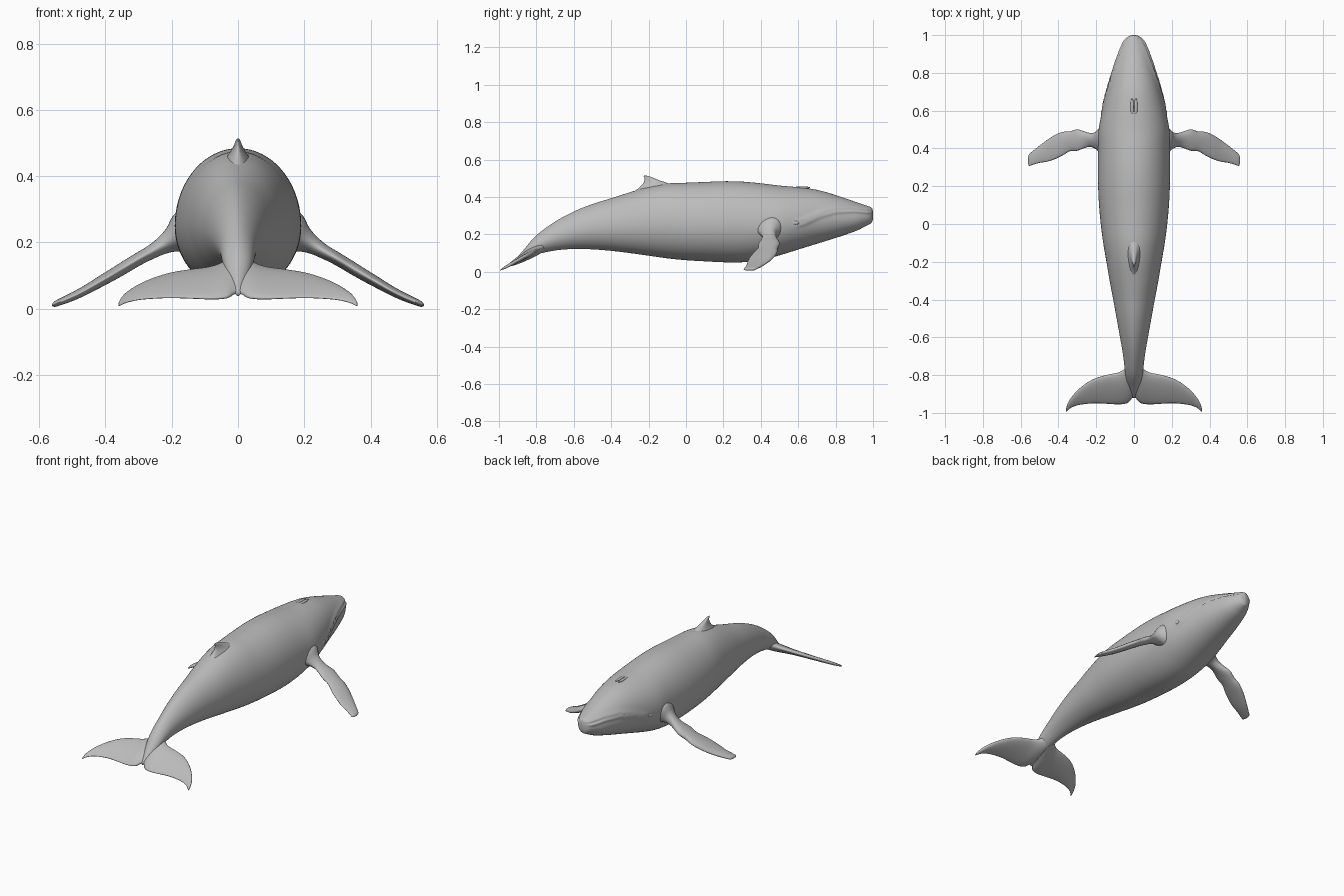
import bpy, bmesh, math
from mathutils import Vector

if "Cube" in bpy.data.objects:
    bpy.data.objects.remove(bpy.data.objects["Cube"])

skin = bpy.data.materials.new("whale grey")
skin.diffuse_color = (0.5, 0.5, 0.5, 1)
skin.use_nodes = True
skin.node_tree.nodes["Principled BSDF"].inputs["Base Color"].default_value = skin.diffuse_color


def resample(rows, steps):
    """Smooth Catmull-Rom interpolation through rows of numbers."""
    pts = [Vector(r) for r in rows]
    out = []
    for i in range(len(pts) - 1):
        a, b = pts[max(i - 1, 0)], pts[i]
        c, d = pts[i + 1], pts[min(i + 2, len(pts) - 1)]
        for s in range(steps):
            t = s / steps
            out.append(0.5 * (2 * b + (c - a) * t + (2 * a - 5 * b + 4 * c - d) * t * t
                              + (3 * b - a - 3 * c + d) * t ** 3))
    return out + [pts[-1]]


def finish(name, bm):
    bmesh.ops.recalc_face_normals(bm, faces=bm.faces)
    for f in bm.faces:
        f.smooth = True
    me = bpy.data.meshes.new(name)
    bm.to_mesh(me)
    bm.free()
    me.materials.append(skin)
    ob = bpy.data.objects.new(name, me)
    bpy.context.collection.objects.link(ob)
    return ob


def loft(name, rings):
    """Skin a list of closed rings and cap both ends."""
    bm = bmesh.new()
    vs = [[bm.verts.new(p) for p in ring] for ring in rings]
    n = len(vs[0])
    for r0, r1 in zip(vs, vs[1:]):
        for i in range(n):
            bm.faces.new((r0[i], r0[(i + 1) % n], r1[(i + 1) % n], r1[i]))
    bm.faces.new(vs[0])
    bm.faces.new(vs[-1])
    return finish(name, bm)


def blade(lead, trail, thick, place, n=24):
    """Streamlined closed section, rounded at the leading edge."""
    ring = []
    for i in range(n):
        a = 2 * math.pi * i / n
        u = (1 - math.cos(a)) / 2
        h = thick / 2 * math.sin(a) * (1.2 - 0.5 * u)
        ring.append(place(lead + (trail - lead) * u, h))
    return ring


def ellipsoid(name, pos, size):
    bm = bmesh.new()
    bmesh.ops.create_uvsphere(bm, u_segments=16, v_segments=10, radius=1)
    for v in bm.verts:
        v.co = Vector([v.co[k] * size[k] + pos[k] for k in range(3)])
    return finish(name, bm)


# Body stations: y, half width, belly z, back z
body = [(-.92, .008, .038, .056), (-.87, .026, .062, .115), (-.80, .045, .092, .195),
        (-.70, .057, .114, .268), (-.60, .074, .122, .322), (-.50, .092, .120, .362),
        (-.40, .110, .112, .393), (-.30, .129, .100, .425), (-.20, .146, .086, .455),
        (-.10, .163, .072, .472), (0, .176, .062, .476), (.10, .185, .056, .480),
        (.20, .190, .051, .484), (.30, .191, .051, .482), (.40, .190, .062, .473),
        (.50, .187, .088, .461), (.60, .168, .119, .452), (.70, .143, .150, .438),
        (.80, .117, .181, .410), (.90, .085, .215, .376), (.95, .062, .238, .359),
        (.98, .043, .254, .349), (.994, .026, .264, .341), (1.0, .008, .285, .322)]
mouth = [(.57, .238), (.64, .262), (.72, .300), (.80, .322), (.90, .326), (1.01, .315)]


def mouth_z(y):
    for (a, za), (b, zb) in zip(mouth, mouth[1:]):
        if a <= y <= b:
            return za + (zb - za) * (y - a) / (b - a)


rings = []
for y, w, zb, zt in resample(body, 6):
    pinch = 1 + 0.3 * min(max((-.3 - y) / .4, 0), 1)   # ridged tail stock
    mid = zb + (zt - zb) * 0.46
    ring = []
    for i in range(96):
        a = 2 * math.pi * i / 96
        c, s = math.cos(a), math.sin(a)
        x = w * math.copysign(abs(c) ** pinch, c)
        z = mid + s * ((zt - mid) if s > 0 else (mid - zb))
        m = mouth_z(y)
        if m is not None:                               # lip crease
            d = z - m
            fade = min(1, (y - .57) / .06) * min(1, (1.0 - y) / .03)
            push = .007 * math.exp(-((d - .016) / .013) ** 2) - .010 * math.exp(-(d / .009) ** 2)
            x += math.copysign(min(abs(c) * 1.5, 1) * push * fade, c)
        ring.append((x, y, z))
    rings.append(ring)
loft("body", rings)

# Flippers: x, leading y, trailing y, centre z, thickness
flipper = [(.13, .530, .350, .235, .150), (.17, .515, .370, .225, .115),
           (.20, .488, .395, .208, .072), (.23, .482, .408, .190, .050),
           (.26, .489, .403, .172, .040), (.30, .501, .388, .150, .036),
           (.34, .490, .385, .126, .035), (.38, .487, .362, .102, .033),
           (.42, .470, .343, .079, .030), (.46, .445, .330, .056, .026),
           (.50, .415, .324, .036, .023), (.54, .383, .312, .019, .018),
           (.555, .370, .308, .012, .013), (.561, .352, .322, .009, .004)]
# Flukes: x, leading y, trailing y, thickness
fluke = [(0, -.70, -.915, .060), (.012, -.715, -.925, .058), (.03, -.745, -.945, .052),
         (.055, -.772, -.953, .044), (.09, -.788, -.955, .036), (.14, -.798, -.952, .030),
         (.20, -.815, -.949, .026), (.25, -.841, -.952, .023), (.30, -.881, -.960, .020),
         (.335, -.922, -.974, .017), (.352, -.953, -.988, .013), (.360, -.978, -.995, .005)]

for side, sx in (("left", -1), ("right", 1)):
    loft(side + "_flipper", [
        blade(l, t, th, lambda y, h: (sx * (x + .45 * h), y, z + h))
        for x, l, t, z, th in resample(flipper, 4)])
    loft(side + "_fluke", [
        blade(l, t, th, lambda y, h: (sx * x, y - .3 * h * min(1, x / .05),
                                      .027 + (y + .96) * .55 + h))
        for x, l, t, th in resample(fluke, 4)])
    # Eye bulge and blowhole ridge
    ellipsoid(side + "_eye", (sx * .166, .585, .262), (.010, .020, .012))
    ellipsoid(side + "_blowhole", (sx * .010, .62, .450), (.009, .045, .007))

# Dorsal fin: z, leading y, trailing y, thickness
dorsal = [(.40, .04, -.31, .150), (.43, 0, -.275, .110), (.455, -.05, -.245, .075),
          (.475, -.10, -.228, .045), (.490, -.145, -.222, .028),
          (.503, -.178, -.223, .018), (.511, -.198, -.226, .011), (.514, -.210, -.224, .004)]
loft("dorsal_fin", [blade(l, t, th, lambda y, h: (h, y, z))
                    for z, l, t, th in resample(dorsal, 4)])
